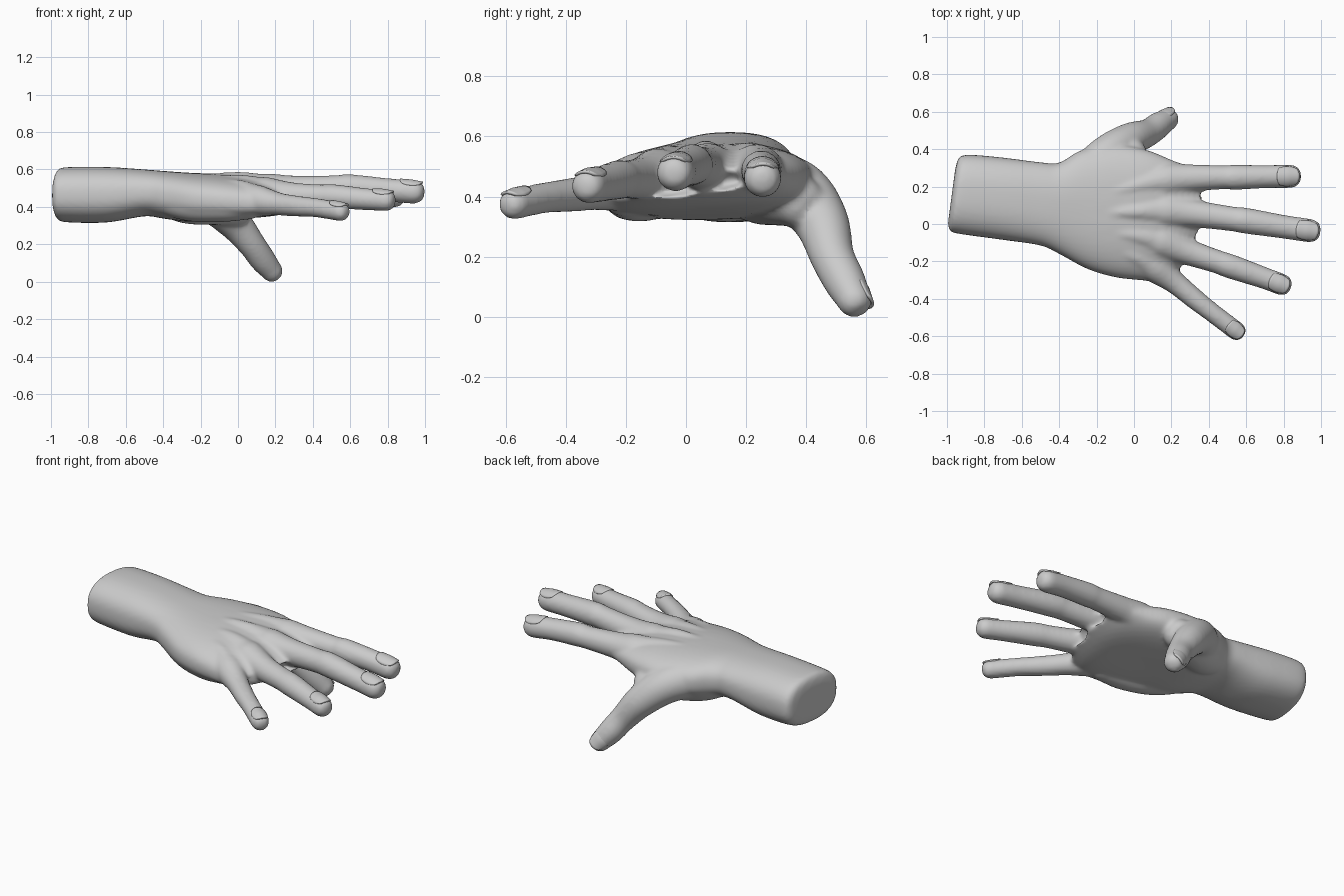
import bpy, bmesh
from math import sin, cos, pi, radians, sqrt
from mathutils import Vector

if "Cube" in bpy.data.objects:
    bpy.data.objects.remove(bpy.data.objects["Cube"])


def new_object(name, bm):
    bmesh.ops.recalc_face_normals(bm, faces=bm.faces)
    mesh = bpy.data.meshes.new(name)
    bm.to_mesh(mesh)
    bm.free()
    for p in mesh.polygons:
        p.use_smooth = True
    ob = bpy.data.objects.new(name, mesh)
    bpy.context.collection.objects.link(ob)
    return ob


def spline(points, steps=6):
    """Catmull-Rom through tuples of any length."""
    p = [Vector(q) for q in points]
    p = [p[0] * 2 - p[1]] + p + [p[-1] * 2 - p[-2]]
    out = []
    for i in range(1, len(p) - 2):
        a, b, c, d = p[i - 1:i + 3]
        for k in range(steps):
            t = k / steps
            out.append(0.5 * (2 * b + (c - a) * t + (2 * a - 5 * b + 4 * c - d) * t * t
                              + (3 * b - a - 3 * c + d) * t ** 3))
    return out + [p[-2]]


def loft(bm, rings):
    loops = [[bm.verts.new(co) for co in ring] for ring in rings]
    n = len(loops[0])
    for a, b in zip(loops, loops[1:]):
        for i in range(n):
            bm.faces.new((a[i], a[(i + 1) % n], b[(i + 1) % n], b[i]))
    bm.faces.new(loops[0])
    bm.faces.new(loops[-1])


def digit(bm, points, up_hint=Vector((0, 0, 1)), sides=28):
    """Round tapering tube with a domed tip; returns the tip frame for the nail."""
    path = spline(points)
    centres = [Vector(q[:3]) for q in path]
    rings = []

    def ring(c, d, r):
        side = d.cross(up_hint).normalized()
        up = side.cross(d).normalized()
        rings.append([c + (side * cos(2 * pi * i / sides) + up * sin(2 * pi * i / sides)) * r
                      for i in range(sides)])
        return side, up

    for i, c in enumerate(centres):
        d = (centres[min(i + 1, len(path) - 1)] - centres[max(i - 1, 0)]).normalized()
        side, up = ring(c, d, path[i][3] + 0.003)
    tip, r = centres[-1], path[-1][3] + 0.003
    for k in range(1, 8):
        a = k * pi / 16
        ring(tip + d * r * sin(a), d, r * cos(a) ** 0.72)
    loft(bm, rings)
    return tip, d, side, up, r


def nail(name, tip, d, side, up, r, n=10):
    """Curved plate with rounded corners on the back of the fingertip."""
    bm = bmesh.new()
    grid = []
    for j in range(n + 1):
        row = []
        for i in range(n + 1):
            u, v = 2 * i / n - 1, 2 * j / n - 1
            s, t = u * sqrt(1 - v * v * 0.4), v * sqrt(1 - u * u * 0.4)
            a, rad = radians(56) * s, r * (0.97 - 0.12 * max(t, 0))
            row.append(bm.verts.new(tip + d * r * (0.97 * t - 0.2)
                                    + (up * cos(a) + side * sin(a)) * rad))
        grid.append(row)
    for j in range(n):
        for i in range(n):
            bm.faces.new((grid[j][i], grid[j][i + 1], grid[j + 1][i + 1], grid[j + 1][i]))
    ob = new_object(name, bm)
    m = ob.modifiers.new("thickness", 'SOLIDIFY')
    m.thickness, m.offset = 0.010, 0
    bpy.context.view_layer.objects.active = ob
    ob.select_set(True)
    bpy.ops.object.shade_smooth_by_angle(angle=radians(40))
    ob.select_set(False)


# Forearm, wrist and palm: little-finger edge xyz, thumb edge xyz, half height,
# forward bow, hollow of the palm
sections = [
    (-.995, .00, .46, -.955, .30, .46, .09, 0, 0),
    (-.985, -.03, .465, -.935, .355, .465, .13, 0, 0),
    (-.95, -.05, .465, -.88, .37, .465, .147, 0, 0),
    (-.70, -.085, .465, -.70, .355, .465, .148, 0, 0),
    (-.50, -.115, .475, -.50, .33, .475, .125, 0, 0),
    (-.40, -.16, .46, -.40, .328, .47, .127, 0, 0),
    (-.25, -.24, .44, -.28, .395, .455, .135, 0, .01),
    (-.10, -.285, .43, -.10, .425, .45, .135, 0, .03),
    (.05, -.302, .42, .07, .395, .46, .122, .02, .03),
    (.14, -.312, .415, .22, .335, .465, .085, .07, .01),
    (.20, -.295, .41, .33, .30, .47, .035, .10, 0),
]
flesh = bmesh.new()
rings = []
for q in spline(sections, 5):
    a, b = Vector(q[0:3]), Vector(q[3:6])
    ring = []
    for i in range(48):
        c, s = cos(2 * pi * i / 48), sin(2 * pi * i / 48)
        w = abs(c) ** 0.82 * (1 if c > 0 else -1)
        h = abs(s) ** 0.82 * (1 if s > 0 else -1)
        co = (a + b) / 2 + (b - a) / 2 * w
        hollow = q[8] * (1 - w * w) if s < 0 else 0
        ring.append(co + Vector((q[7] * (1 - w * w), 0, q[6] * h + hollow)))
    rings.append(ring)
loft(flesh, rings)

# Fleshy pads of the palm below the little finger and the thumb
digit(flesh, [(-.42, -.04, .45, .08), (-.25, -.12, .42, .095), (-.08, -.18, .415, .093), (.05, -.2, .415, .08)])
digit(flesh, [(-.42, .2, .46, .09), (-.28, .24, .43, .115), (-.12, .31, .41, .105), (-.02, .37, .385, .085)])

# Digits: tendon on the back of the hand, knuckle, joints, fingertip (x, y, z, radius)
digits = {
    "index": [(-.2, .15, .54, .03), (0, .2, .538, .04), (.15, .232, .485, .088), (.3, .245, .486, .071),
              (.48, .25, .485, .061), (.54, .25, .486, .064), (.7, .253, .475, .059), (.83, .255, .46, .06)],
    "middle": [(-.2, .06, .54, .03), (0, .065, .545, .04), (.15, .072, .487, .09), (.32, .055, .493, .071),
               (.52, .028, .503, .063), (.6, .017, .505, .066), (.8, -.015, .49, .06), (.935, -.035, .48, .06)],
    "ring": [(-.2, -.04, .527, .03), (0, -.06, .53, .04), (.13, -.09, .472, .088), (.29, -.15, .46, .068),
             (.44, -.2, .457, .06), (.52, -.228, .455, .062), (.7, -.29, .44, .055), (.785, -.322, .435, .055)],
    "little": [(-.2, -.12, .5, .03), (-.02, -.16, .505, .04), (.1, -.225, .44, .076), (.22, -.314, .415, .058),
               (.33, -.405, .403, .052), (.42, -.475, .395, .048), (.545, -.57, .375, .048)],
    "thumb": [(-.29, .22, .45, .11), (-.15, .365, .42, .102), (-.025, .448, .32, .089), (.073, .487, .2, .071),
              (.13, .527, .12, .067), (.178, .558, .06, .056)],
}
for name, pts in digits.items():
    hint = Vector((-.1, 1, .2)) if name == "thumb" else Vector((0, 0, 1))
    nail(name + "_nail", *digit(flesh, pts, hint))

# Fuse palm and digits into one smooth skin
hand = new_object("hand", flesh)
m = hand.modifiers.new("fuse", 'REMESH')
m.mode, m.voxel_size, m.use_smooth_shade = 'VOXEL', 0.011, True
m = hand.modifiers.new("soften", 'SMOOTH')
m.factor, m.iterations = 0.5, 9
